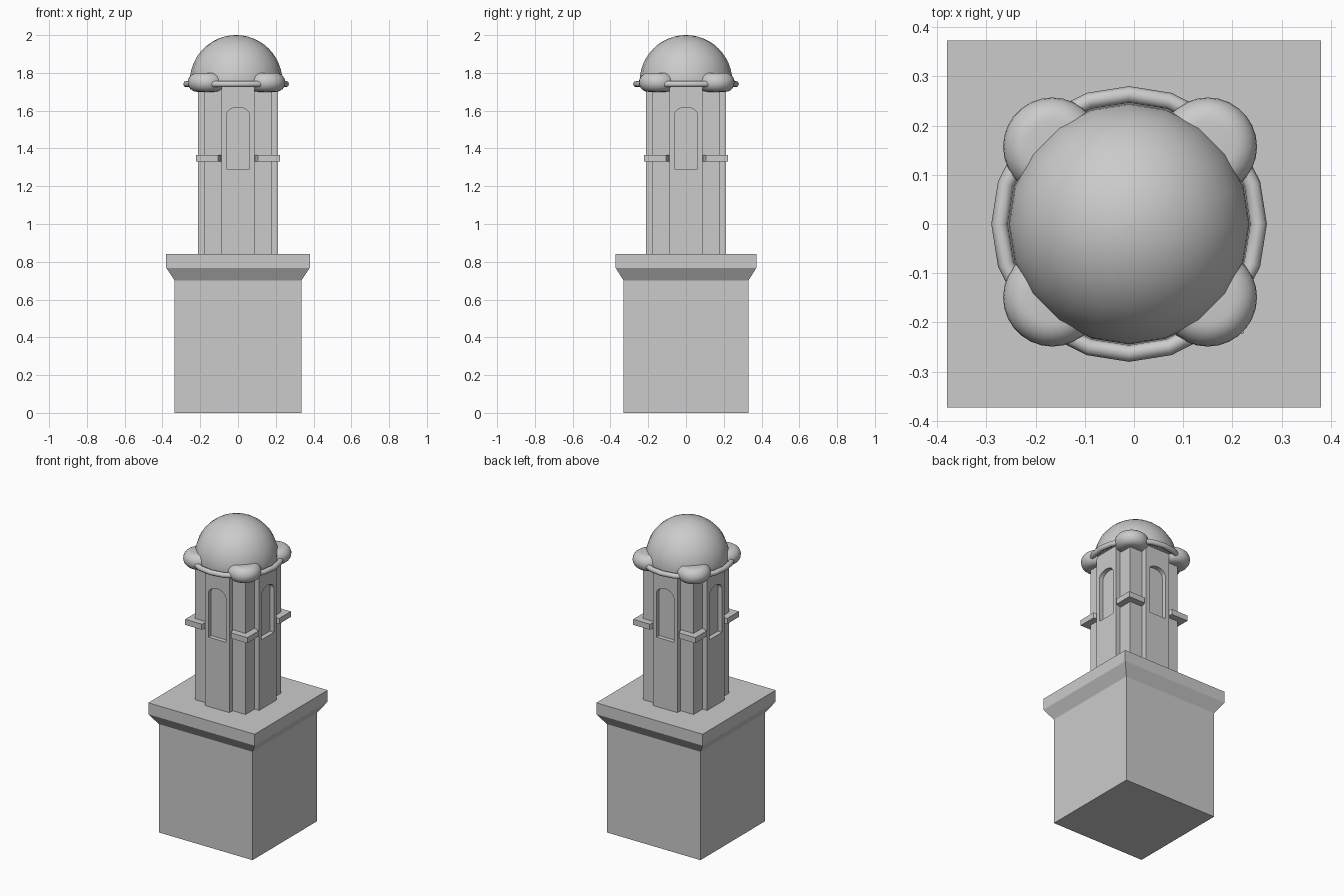
import bpy, bmesh, math
from mathutils import Matrix, Vector

if "Cube" in bpy.data.objects:
    bpy.data.objects.remove(bpy.data.objects["Cube"])


def finish(name, bm, smooth=False):
    bmesh.ops.remove_doubles(bm, verts=bm.verts, dist=1e-5)
    bmesh.ops.recalc_face_normals(bm, faces=bm.faces)
    me = bpy.data.meshes.new(name)
    bm.to_mesh(me)
    bm.free()
    ob = bpy.data.objects.new(name, me)
    bpy.context.collection.objects.link(ob)
    if smooth:
        bpy.ops.object.select_all(action='DESELECT')
        ob.select_set(True)
        bpy.context.view_layer.objects.active = ob
        bpy.ops.object.shade_smooth_by_angle(angle=math.radians(40))
    return ob


def extrude(bm, points, vec):
    """Prism from a closed 3D outline."""
    a = [bm.verts.new(p) for p in points]
    b = [bm.verts.new(Vector(p) + Vector(vec)) for p in points]
    bm.faces.new(a)
    bm.faces.new(b)
    for i in range(len(a)):
        j = (i + 1) % len(a)
        bm.faces.new((a[i], a[j], b[j], b[i]))


def lathe(name, profile, n, loc):
    """Solid of revolution; profile is (radius, z) and is capped at both ends."""
    bm = bmesh.new()
    rings = [[bm.verts.new((r * math.cos(2 * math.pi * k / n) + loc[0],
                            r * math.sin(2 * math.pi * k / n) + loc[1], z + loc[2]))
              for k in range(n)] for r, z in profile]
    for lo, hi in zip(rings, rings[1:]):
        for k in range(n):
            bm.faces.new((lo[k], lo[(k + 1) % n], hi[(k + 1) % n], hi[k]))
    bm.faces.new(rings[0])
    bm.faces.new(rings[-1])
    return finish(name, bm, True)


# Pedestal with flared cornice
bm = bmesh.new()
levels = [(.335, .33, 0), (.335, .33, .70), (.38, .373, .768), (.38, .373, .842)]
rings = [[bm.verts.new((sx * x, sy * y, z)) for sx, sy in ((-1, -1), (1, -1), (1, 1), (-1, 1))]
         for x, y, z in levels]
for lo, hi in zip(rings, rings[1:]):
    for k in range(4):
        bm.faces.new((lo[k], lo[(k + 1) % 4], hi[(k + 1) % 4], hi[k]))
bm.faces.new(rings[0])
bm.faces.new(rings[-1])
finish("pedestal", bm)

# Tower shaft: square corner piers with a projecting bay on each side
quarter = [(.18, -.088), (.213, -.088), (.213, .088), (.18, .088), (.18, .18)]
outline = []
for k in range(4):
    rot = Matrix.Rotation(k * math.pi / 2, 3, 'Z')
    outline += [rot @ Vector((x, y, .842)) for x, y in quarter]
bm = bmesh.new()
extrude(bm, outline, (0, 0, .898))
shaft = finish("tower_shaft", bm)

# Arched niches cut into the four bays
arch = [(-.062, 1.29), (.062, 1.29)]
arch += [(.062 * math.cos(t), 1.575 + .043 * math.sin(t))
         for t in (math.pi * i / 10 for i in range(11))]
bm = bmesh.new()
for k in range(4):
    rot = Matrix.Rotation(k * math.pi / 2, 3, 'Z')
    extrude(bm, [rot @ Vector((x, -.185, z)) for x, z in arch], rot @ Vector((0, -.1, 0)))
cutter = finish("niche_cutter", bm)
cutter.hide_render = True
mod = shaft.modifiers.new("niches", 'BOOLEAN')
mod.operation = 'DIFFERENCE'
mod.solver = 'EXACT'
mod.object = cutter
bpy.context.view_layer.objects.active = shaft
bpy.ops.object.modifier_apply(modifier=mod.name)
bpy.data.objects.remove(cutter)

# Ledges wrapping the pier corners, and rounded cushions under the dome
ledge = [(.09, .09), (.18, .09), (.222, .105), (.222, .222), (.105, .222), (.09, .18)]
cushion = [(.052 + .048 * math.cos(t), .05 * math.sin(t))
           for t in (math.pi * (i / 12 - .5) for i in range(13))]
for sx, fx in ((-1, "left"), (1, "right")):
    for sy, fy in ((-1, "front"), (1, "back")):
        bm = bmesh.new()
        extrude(bm, [(sx * x, sy * y, 1.33) for x, y in ledge], (0, 0, .036))
        finish(f"ledge_{fy}_{fx}", bm)
        lathe(f"cushion_{fy}_{fx}", cushion, 28,
              (sx * .158 - .008, sy * .153 + .004, 1.75))

# Dome with a short drum below
dome = [(.243, -.02)] + [(.245 * math.cos(t), .245 * math.sin(t))
                         for t in (math.pi / 2 * i / 12 for i in range(12))]
dome.append((.002, .245))
lathe("dome", dome, 20, (-.01, 0, 1.755))

# Ring moulding around the dome foot
bpy.ops.mesh.primitive_torus_add(major_radius=.263, minor_radius=.017, major_segments=20,
                                 minor_segments=8, location=(-.01, 0, 1.741))
bpy.context.object.name = "dome_ring"
bpy.ops.object.shade_smooth_by_angle(angle=math.radians(50))
